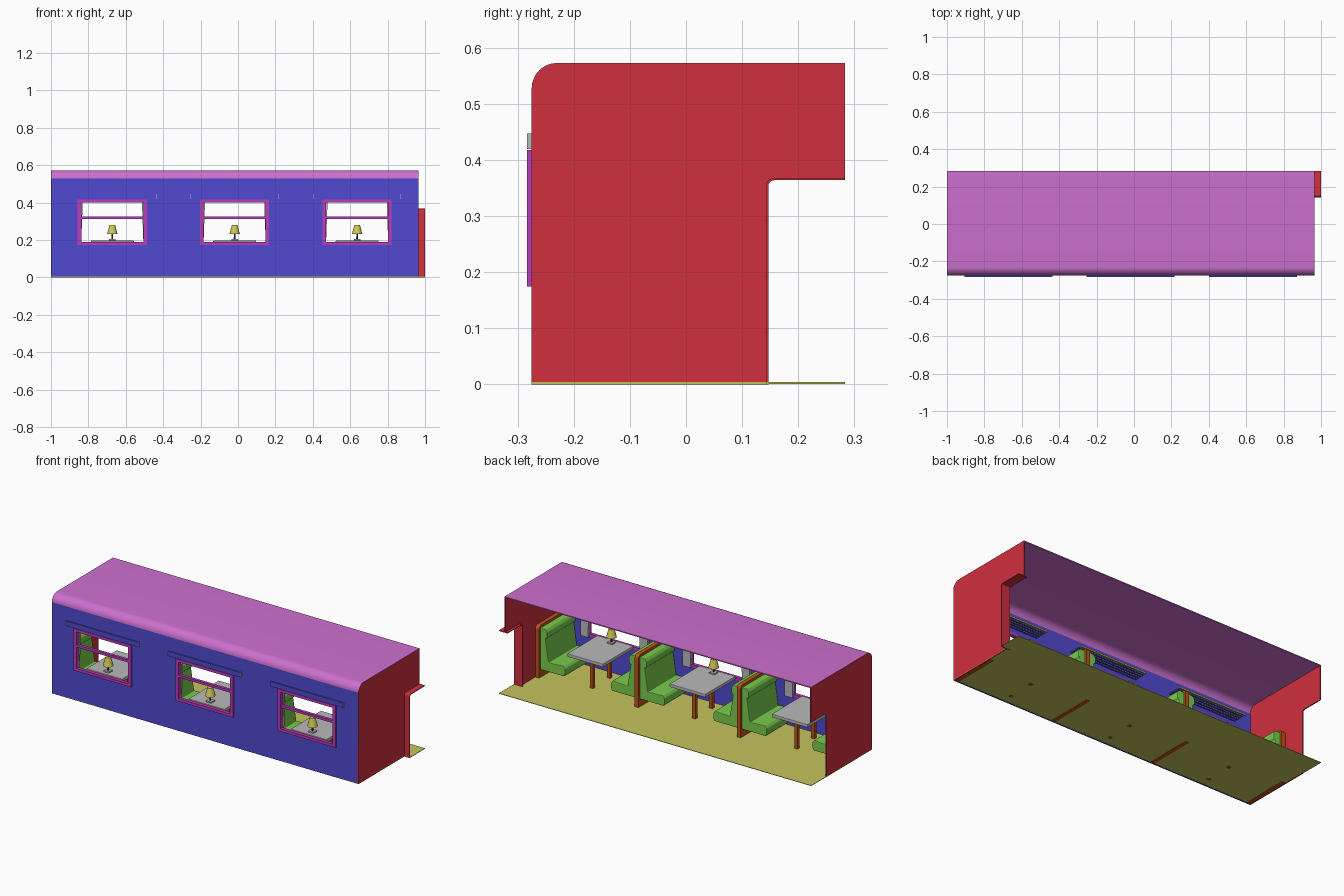
import bpy, bmesh, math
from mathutils import Vector

if "Cube" in bpy.data.objects:
    bpy.data.objects.remove(bpy.data.objects["Cube"])


def srgb(r, g, b):
    f = lambda c: ((c / 255 + 0.055) / 1.055) ** 2.4 if c > 10 else c / 255 / 12.92
    return (f(r), f(g), f(b), 1)


def material(name, *rgb):
    m = bpy.data.materials.new(name)
    m.diffuse_color = srgb(*rgb)
    m.use_nodes = True
    m.node_tree.nodes["Principled BSDF"].inputs["Base Color"].default_value = m.diffuse_color
    return m


PINK = material("roof_pink", 205, 112, 207)
BLUE = material("wall_blue", 80, 74, 208)
RED = material("end_red", 208, 46, 62)
GREEN = material("seat_green", 122, 205, 76)
YELLOW = material("floor_yellow", 196, 196, 92)
LAMP = material("lamp_yellow", 208, 200, 88)
BROWN = material("wood_orange", 190, 84, 24)
GREY = material("grey", 186, 186, 186)
DARK = material("dark_metal", 50, 50, 75)
PLUM = material("frame_magenta", 190, 60, 190)


def finish(name, bm, mat, bevel=0, smooth=False):
    bmesh.ops.recalc_face_normals(bm, faces=bm.faces)
    me = bpy.data.meshes.new(name)
    bm.to_mesh(me)
    bm.free()
    me.materials.append(mat)
    ob = bpy.data.objects.new(name, me)
    bpy.context.collection.objects.link(ob)
    if bevel:
        mod = ob.modifiers.new("soft_edges", 'BEVEL')
        mod.width, mod.segments = bevel, 2
    if smooth:
        bpy.ops.object.select_all(action='DESELECT')
        ob.select_set(True)
        bpy.context.view_layer.objects.active = ob
        bpy.ops.object.shade_smooth_by_angle(angle=math.radians(40))
    return ob


def add_box(bm, x0, x1, y0, y1, z0, z1):
    vs = bmesh.ops.create_cube(bm, size=1)["verts"]
    for v in vs:
        v.co = Vector(((x0 + x1) / 2 + v.co.x * (x1 - x0),
                       (y0 + y1) / 2 + v.co.y * (y1 - y0),
                       (z0 + z1) / 2 + v.co.z * (z1 - z0)))


def boxes(name, mat, dims, bevel=0):
    bm = bmesh.new()
    for d in dims:
        add_box(bm, *d)
    return finish(name, bm, mat, bevel)


def extrude(name, mat, pts, a, b, axis='x', bevel=0, smooth=False):
    """Closed profile: (y, z) swept along x, or (x, z) swept along y."""
    bm = bmesh.new()
    co = lambda p, t: (t, p[0], p[1]) if axis == 'x' else (p[0], t, p[1])
    f = bm.faces.new([bm.verts.new(co(p, a)) for p in pts])
    r = bmesh.ops.extrude_face_region(bm, geom=[f])
    d = Vector((b - a, 0, 0)) if axis == 'x' else Vector((0, b - a, 0))
    for v in r["geom"]:
        if isinstance(v, bmesh.types.BMVert):
            v.co += d
    return finish(name, bm, mat, bevel, smooth)


def arc(cy, cz, r, a0, a1, n=8):
    return [(cy + r * math.cos(math.radians(a0 + (a1 - a0) * i / n)),
             cz + r * math.sin(math.radians(a0 + (a1 - a0) * i / n))) for i in range(n + 1)]


X0, X1, YF, YB, TOP = -1.0, 0.965, -0.275, 0.283, 0.573
BAYS = (-0.672, -0.018, 0.637)
HW, WZ0, WZ1 = 0.172, 0.186, 0.405      # window opening

# Floor and roof with one rounded eave
boxes("floor", YELLOW, [(X0, X1, YF, YB, 0.001, 0.004), (X1, 1, 0.143, YB, 0.001, 0.004)])
outer = arc(-0.23, 0.528, 0.045, 180, 90)
inner = arc(-0.23, 0.528, 0.039, 90, 180)
extrude("roof", PINK, outer + [(YB, TOP), (YB, TOP - 0.006)] + inner,
        X0 + 0.0005, X1 - 0.0005, smooth=True)

# Window wall: panels around the three openings
xs = [X0 + 0.001] + [c + s * HW for c in BAYS for s in (-1, 1)] + [X1 - 0.001]
zs = [0, WZ0, WZ1, 0.528]
bm = bmesh.new()
grid = [[bm.verts.new((x, YF, z)) for z in zs] for x in xs]
for i in range(len(xs) - 1):
    for j in range(3):
        if not (i % 2 and j == 1):
            bm.faces.new((grid[i][j], grid[i + 1][j], grid[i + 1][j + 1], grid[i][j + 1]))
r = bmesh.ops.extrude_face_region(bm, geom=bm.faces[:])
for v in r["geom"]:
    if isinstance(v, bmesh.types.BMVert):
        v.co.y += 0.008
finish("window_wall", bm, BLUE)

# End walls with a rounded doorway notch
notch = arc(0.157, 0.354, 0.014, 180, 90, 5)
end = ([(YF, 0)] + arc(-0.23, 0.527, 0.045, 180, 90) +
       [(YB, TOP - 0.001), (YB, 0.368)] + notch[::-1] + [(0.143, 0)])
extrude("left_end_wall", RED, end, X0, X0 + 0.006)
extrude("right_end_wall", RED, end, X1 - 0.006, X1)

# Doorway lining that stands out past the right end
lining = ([(0.143, 0)] + notch + [(YB, 0.368), (YB, 0.364)] +
          arc(0.157, 0.354, 0.010, 90, 180, 5) + [(0.147, 0)])
extrude("doorway_lining", RED, lining, X1 - 0.02, 1)

# Wooden partitions between the bays
PARTS = (X0 + 0.019, -0.345, 0.31, X1 - 0.019)
for px in PARTS:
    prof = [(-0.265, 0), (-0.265, 0.305)] + arc(-0.01, 0.285, 0.02, 90, 0, 5) + [(0.01, 0)]
    extrude("partition", BROWN, prof, px - 0.012, px + 0.012)

# Benches: backrest with headroll, and a thick seat cushion
seat_profile = [(0.012, 0.05), (0.165, 0.05), (0.172, 0.065), (0.172, 0.095), (0.16, 0.11),
                (0.065, 0.105), (0.045, 0.235), (0.056, 0.245), (0.056, 0.275),
                (0.045, 0.292), (0.012, 0.292)]
for i, px in enumerate(PARTS):
    for s in (-1, 1):
        if (i == 0 and s < 0) or (i == 3 and s > 0):
            continue
        extrude("bench", GREEN, [(px + s * x, z) for x, z in seat_profile],
                -0.262, 0.0, 'y', bevel=0.004)

for c in BAYS:
    # Table with two legs
    boxes("table_top", GREY, [(c - 0.115, c + 0.115, -0.264, 0.013, 0.178, 0.197)], 0.003)
    boxes("table_legs", BROWN, [(c - 0.01, c + 0.01, y - 0.01, y + 0.01, 0, 0.178)
                                for y in (-0.055, -0.21)])

    # Table lamp
    ly = -0.228
    boxes("lamp_base", GREY, [(c - 0.017, c + 0.017, ly - 0.017, ly + 0.017, 0.197, 0.205)])
    for name, mat, r1, r2, z0, z1 in (("lamp_stem", DARK, 0.005, 0.004, 0.205, 0.24),
                                      ("lamp_shade", LAMP, 0.028, 0.015, 0.232, 0.28)):
        bm = bmesh.new()
        bmesh.ops.create_cone(bm, cap_ends=True, segments=16, radius1=r1, radius2=r2,
                              depth=z1 - z0)
        bmesh.ops.translate(bm, verts=bm.verts, vec=(c, ly, (z0 + z1) / 2))
        finish(name, bm, mat, smooth=True)

    # Window frame with a cross bar
    a, b, y0, y1 = HW + 0.013, HW - 0.006, YF - 0.008, YF + 0.012
    boxes("window_frame", PLUM, [
        (c - a, c - b, y0, y1, 0.175, 0.418), (c + b, c + a, y0, y1, 0.175, 0.418),
        (c - b, c + b, y0, y1, 0.175, 0.191), (c - b, c + b, y0, y1, 0.402, 0.418),
        (c - b, c + b, y0 + 0.003, y1, 0.312, 0.326)])

    # Outside cover strip with grey end caps
    boxes("cover_strip", BLUE, [(c - 0.233, c + 0.233, YF - 0.008, YF, 0.42, 0.447)])
    boxes("cover_caps", GREY, [(c + s * 0.234 - 0.001, c + s * 0.234 + 0.001,
                                YF - 0.008, YF, 0.42, 0.447) for s in (-1, 1)])

    # Gathered curtains beside the window
    for s in (-1, 1):
        prof = [(0.158, 0.41), (0.166, 0.19), (0.166, 0.175), (0.215, 0.175), (0.215, 0.41)]
        extrude("curtain", GREY, [(c + s * x, z) for x, z in prof], -0.262, -0.25, 'y')

    # Luggage rack: slats, rails and a front rod
    n = 24
    boxes("rack_slats", GREY, [(c - 0.215 + 0.43 * k / n - 0.002, c - 0.215 + 0.43 * k / n + 0.002,
                                -0.268, -0.185, 0.444, 0.448) for k in range(n + 1)])
    boxes("rack_rails", BLUE, [(c - 0.217, c + 0.217, y - 0.003, y + 0.003, 0.443, 0.449)
                               for y in (-0.262, -0.243, -0.224, -0.205)])
    boxes("rack_rod", LAMP, [(c - 0.217, c + 0.217, -0.188, -0.18, 0.442, 0.45)])
